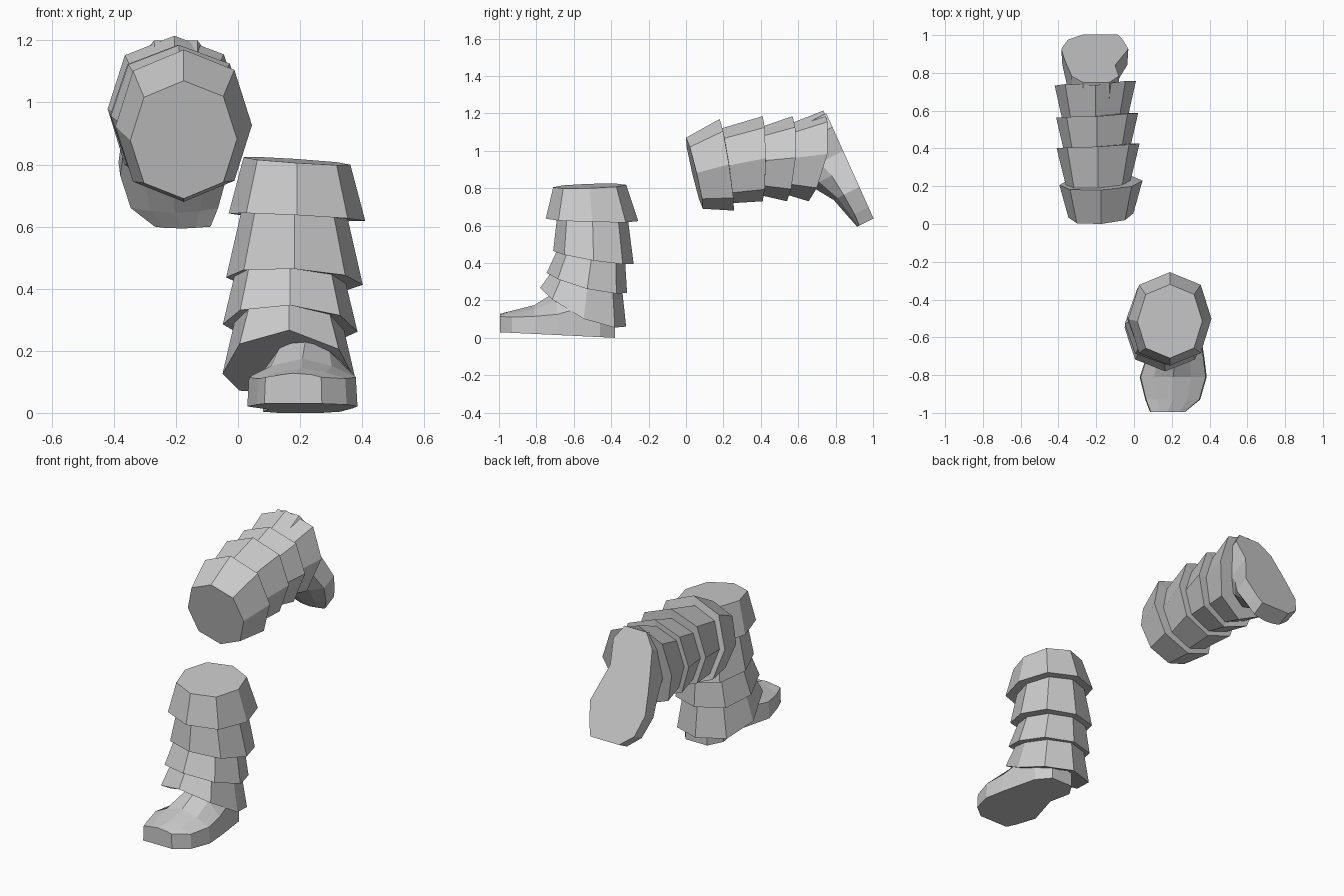
import bpy, bmesh, math
from mathutils import Vector

if "Cube" in bpy.data.objects:
    bpy.data.objects.remove(bpy.data.objects["Cube"])


def loft(name, rings):
    """Skin a list of equal-length point rings and close both ends."""
    bm = bmesh.new()
    vs = [[bm.verts.new(p) for p in r] for r in rings]
    n = len(vs[0])
    for a, b in zip(vs, vs[1:]):
        for i in range(n):
            j = (i + 1) % n
            bm.faces.new((a[i], a[j], b[j], b[i]))
    bm.faces.new(vs[0])
    bm.faces.new(vs[-1][::-1])
    bmesh.ops.recalc_face_normals(bm, faces=bm.faces[:])
    me = bpy.data.meshes.new(name)
    bm.to_mesh(me)
    bm.free()
    ob = bpy.data.objects.new(name, me)
    bpy.context.collection.objects.link(ob)
    return ob


def oct_ring(cx, half, front, back, axis, sag):
    """Eight-sided ring spanning front to back (y, z) points, sides drooping along the axis."""
    f, b, ax = Vector(front), Vector(back), Vector(axis)
    pts = []
    for k in range(8):
        a = k * math.pi / 4
        s, c = math.sin(a), math.cos(a)
        p = (f + b) / 2 + (f - b) / 2 * c * (1.03 if k % 2 else 1)
        p = p + ax * (sag * s * s + 0.012 * s)
        pts.append((cx + half * s * (1.05 if k % 2 else 1), p.x, p.y))
    return pts


HALF = [(0.172, 0.22), (0.172, 0.22), (0.18, 0.217), (0.177, 0.215)]
SAG = [0, 0.005, 0.02, 0.05]


def shaft(name, centres, tiers, axis):
    # stacked flaring tiers: each is (top front, top back, rim front, rim back)
    rings = []
    for i, (cx, (tf, tb, rf, rb)) in enumerate(zip(centres, tiers)):
        rings.append(oct_ring(cx, HALF[i][0], tf, tb, axis, SAG[max(i - 1, 0)]))
        rings.append(oct_ring(cx, HALF[i][1], rf, rb, axis, SAG[i]))
    return loft(name, rings)


# foot stations: distance from heel, inner x, outer x, wall height, ridge height
FOOT = [(0.00, -0.07, 0.07, 0.18, 0.22),
        (0.08, -0.12, 0.13, 0.18, 0.26),
        (0.22, -0.10, 0.155, 0.15, 0.28),
        (0.31, -0.13, 0.17, 0.125, 0.25),
        (0.43, -0.17, 0.185, 0.115, 0.175),
        (0.55, -0.14, 0.15, 0.11, 0.145),
        (0.615, -0.115, 0.07, 0.115, 0.128)]


def foot(name, cx, side, heel, angle):
    rings = []
    c, s = math.cos(math.radians(angle)), math.sin(math.radians(angle))
    for u, xi, xo, wall, top in FOOT:
        sole = 0.03 * u / 0.62
        section = [(xi, sole), (xi * 0.97, wall), (xi * 0.55, wall + (top - wall) * 0.6),
                   ((xi + xo) / 2, top), (xo * 0.55, wall + (top - wall) * 0.6),
                   (xo * 0.97, wall), (xo, sole)]
        rings.append([(cx + side * x, heel[0] - u * c - z * s, heel[1] - u * s + z * c)
                      for x, z in section])
    return loft(name, rings)


# standing boot
shaft("standing_shaft", [0.19, 0.182, 0.168, 0.165], [
    ((-0.71, 0.805), (-0.32, 0.818), (-0.75, 0.637), (-0.255, 0.624)),
    ((-0.69, 0.64), (-0.31, 0.63), (-0.71, 0.464), (-0.28, 0.395)),
    ((-0.69, 0.466), (-0.325, 0.40), (-0.745, 0.347), (-0.315, 0.24)),
    ((-0.72, 0.35), (-0.34, 0.245), (-0.78, 0.267), (-0.32, 0.06)),
], (0.05, -1))
foot("standing_foot", 0.2, 1, (-0.38, 0), 0)

# kicked-back boot
shaft("raised_shaft", [-0.175, -0.19, -0.195, -0.205], [
    ((0.09, 0.69), (0.0, 1.07), (0.256, 0.68), (0.18, 1.17)),
    ((0.25, 0.72), (0.19, 1.12), (0.41, 0.73), (0.41, 1.185)),
    ((0.41, 0.76), (0.41, 1.13), (0.54, 0.73), (0.57, 1.185)),
    ((0.54, 0.765), (0.57, 1.15), (0.656, 0.73), (0.735, 1.215)),
], (0.98, 0.17))
foot("raised_foot", -0.2, -1, (0.75, 1.2), 117)
